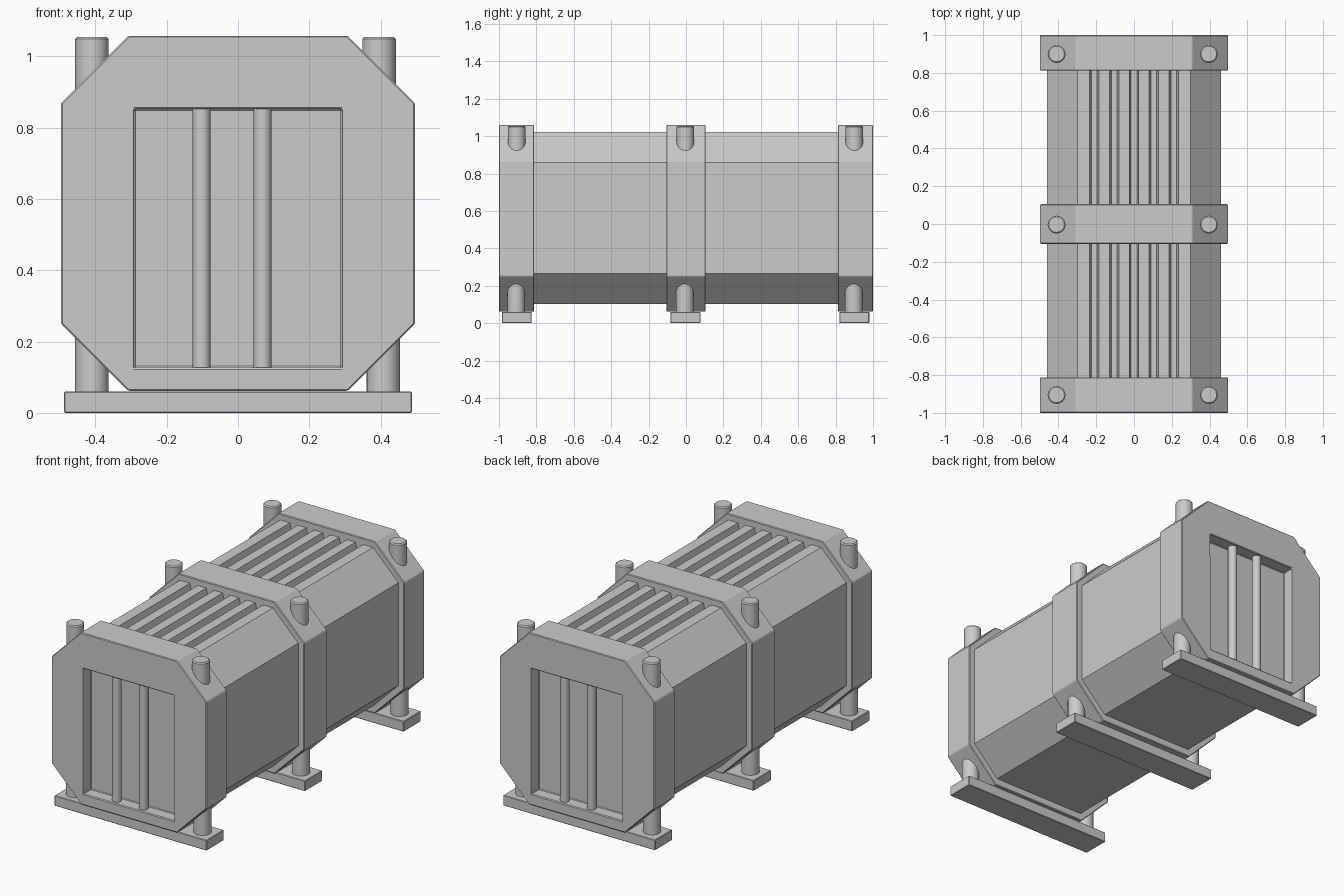
import bpy, bmesh, math

if "Cube" in bpy.data.objects:
    bpy.data.objects.remove(bpy.data.objects["Cube"])


def finish(name, bm):
    bmesh.ops.recalc_face_normals(bm, faces=bm.faces)
    me = bpy.data.meshes.new(name)
    bm.to_mesh(me)
    bm.free()
    ob = bpy.data.objects.new(name, me)
    bpy.context.collection.objects.link(ob)
    return ob


def prism(name, profile, y0, y1):
    """Extrude an XZ outline along y."""
    bm = bmesh.new()
    face = bm.faces.new([bm.verts.new((x, y0, z)) for x, z in profile])
    ext = bmesh.ops.extrude_face_region(bm, geom=[face], use_keep_orig=True)
    verts = [g for g in ext["geom"] if isinstance(g, bmesh.types.BMVert)]
    bmesh.ops.translate(bm, verts=verts, vec=(0, y1 - y0, 0))
    return finish(name, bm)


def box(name, x0, x1, y0, y1, z0, z1):
    return prism(name, [(x0, z0), (x1, z0), (x1, z1), (x0, z1)], y0, y1)


def bevel(ob, width):
    mod = ob.modifiers.new("edge", "BEVEL")
    mod.width, mod.segments, mod.limit_method = width, 1, "ANGLE"
    mod.angle_limit = math.radians(40)


def rod(name, x, y, z0, z1, r, edge=0):
    bm = bmesh.new()
    bmesh.ops.create_cone(bm, cap_ends=True, segments=32, radius1=r, radius2=r, depth=z1 - z0)
    bmesh.ops.translate(bm, verts=bm.verts, vec=(x, y, (z0 + z1) / 2))
    for f in bm.faces:
        f.smooth = len(f.verts) == 4
    for e in bm.edges:
        e.smooth = all(len(f.verts) == 4 for f in e.link_faces)
    ob = finish(name, bm)
    if edge:
        bevel(ob, edge)
    return ob


def octagon(w, z0, z1, c):
    return [(-w + c, z0), (w - c, z0), (w, z0 + c), (w, z1 - c),
            (w - c, z1), (-w + c, z1), (-w, z1 - c), (-w, z0 + c)]


# Body: octagonal section with five tapered grooves along the top
outline = octagon(0.46, 0.103, 1.022, 0.162)
top = 1.022
grooves = []
for i in range(2, -3, -1):
    c = i * 0.105
    grooves += [(c + 0.025, top), (c + 0.015, top - 0.04),
                (c - 0.015, top - 0.04), (c - 0.025, top)]
prism("body", outline[:5] + grooves + outline[5:], -0.88, 0.88)

# Middle collar
collar = octagon(0.497, 0.062, 1.058, 0.189)
bevel(prism("middle_collar", collar, -0.105, 0.105), 0.004)

# End collars with a recessed window and two upright bars (half-turn symmetric)
for s, label in ((-1, "front"), (1, "back")):
    y0, y1 = sorted((s * 1.0, s * 0.812))
    end = prism(label + "_collar", collar, y0, y1)
    c0, c1 = sorted((s * 1.1, s * 0.93))
    cutter = box(label + "_cutter", -0.292, 0.292, c0, c1, 0.127, 0.853)
    cutter.hide_render = True
    cut = end.modifiers.new("window", "BOOLEAN")
    cut.operation, cut.solver, cut.object = "DIFFERENCE", "EXACT", cutter
    bevel(end, 0.004)
    bpy.context.view_layer.update()
    mesh = bpy.data.meshes.new_from_object(
        end.evaluated_get(bpy.context.evaluated_depsgraph_get()))
    end.modifiers.clear()
    end.data = mesh
    bpy.data.objects.remove(cutter)
    for x in (-0.102, 0.069):
        rod(label + "_bar", -s * x, s * 0.963, 0.122, 0.858, 0.025)

# Corner posts and foot beams at each collar
for y in (-0.905, -0.003, 0.9):
    for x in (-0.41, 0.396):
        rod("upper_post", x, y, 0.75, 1.055, 0.047, 0.006)
    for x in (-0.41, 0.408):
        rod("lower_post", x, y - 0.003, 0.05, 0.32, 0.047)
    bevel(box("foot_beam", -0.488, 0.488, y - 0.08, y + 0.08, 0, 0.06), 0.003)
